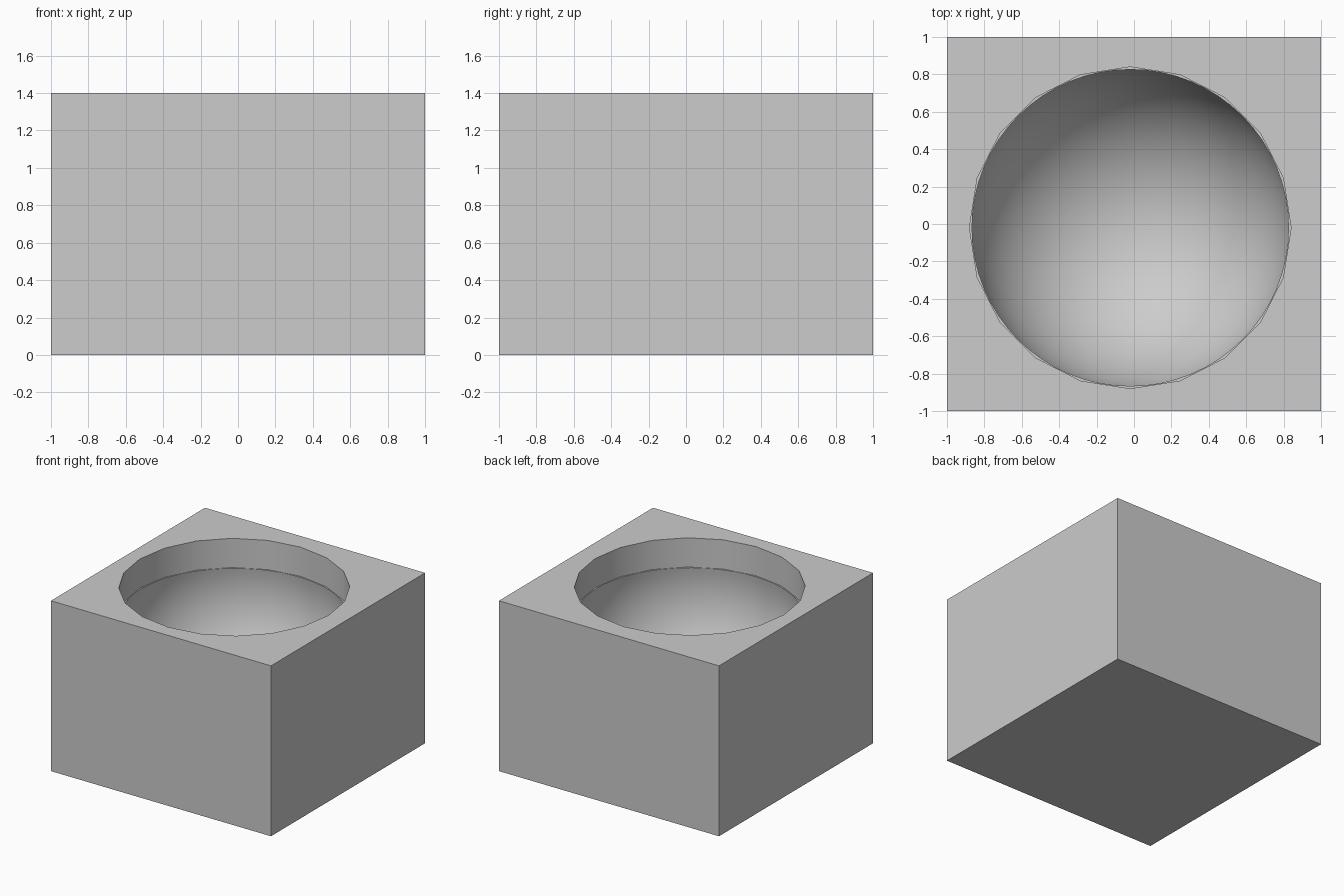
import bpy
import math

cube = bpy.data.objects.get("Cube")
if cube:
    bpy.data.objects.remove(cube, do_unlink=True)

HOLE = -0.02        # the recess sits slightly off centre in x and y
LEDGE = 1.16        # height of the narrow step inside the recess
HEIGHT = 1.4
RADIUS = 0.86       # shared by the opening and the round bowl

grey = bpy.data.materials.new("plain grey")
grey.use_nodes = True
grey.diffuse_color = (0.604, 0.604, 0.604, 1)
grey.node_tree.nodes["Principled BSDF"].inputs["Base Color"].default_value = grey.diffuse_color

# Solid block
bpy.ops.mesh.primitive_cube_add(size=2, location=(0, 0, HEIGHT / 2))
block = bpy.context.object
block.name = "hollowed_block"
block.scale.z = HEIGHT / 2
bpy.ops.object.transform_apply(location=True, rotation=False, scale=True)
block.data.materials.append(grey)


def carve(cutter, name):
    """Subtract a cutter from the block, then discard it."""
    cutter.name = name
    cutter.hide_render = True
    cutter.data.materials.append(grey)
    mod = block.modifiers.new(name, 'BOOLEAN')
    mod.operation = 'DIFFERENCE'
    mod.solver = 'EXACT'
    mod.object = cutter
    bpy.ops.object.select_all(action='DESELECT')
    block.select_set(True)
    bpy.context.view_layer.objects.active = block
    bpy.ops.object.modifier_apply(modifier=name)
    bpy.data.objects.remove(cutter, do_unlink=True)


# Round bowl, its centre a little below the ledge so the rim curls inward
bpy.ops.mesh.primitive_uv_sphere_add(segments=64, ring_count=32, radius=RADIUS,
                                     location=(HOLE, HOLE, LEDGE - 0.15))
carve(bpy.context.object, "bowl_cutter")

# Twenty-sided opening above the ledge
bpy.ops.mesh.primitive_cylinder_add(vertices=20, radius=RADIUS, depth=1,
                                    location=(HOLE, HOLE, LEDGE + 0.5))
carve(bpy.context.object, "opening_cutter")

bpy.ops.object.shade_smooth_by_angle(angle=math.radians(30))
